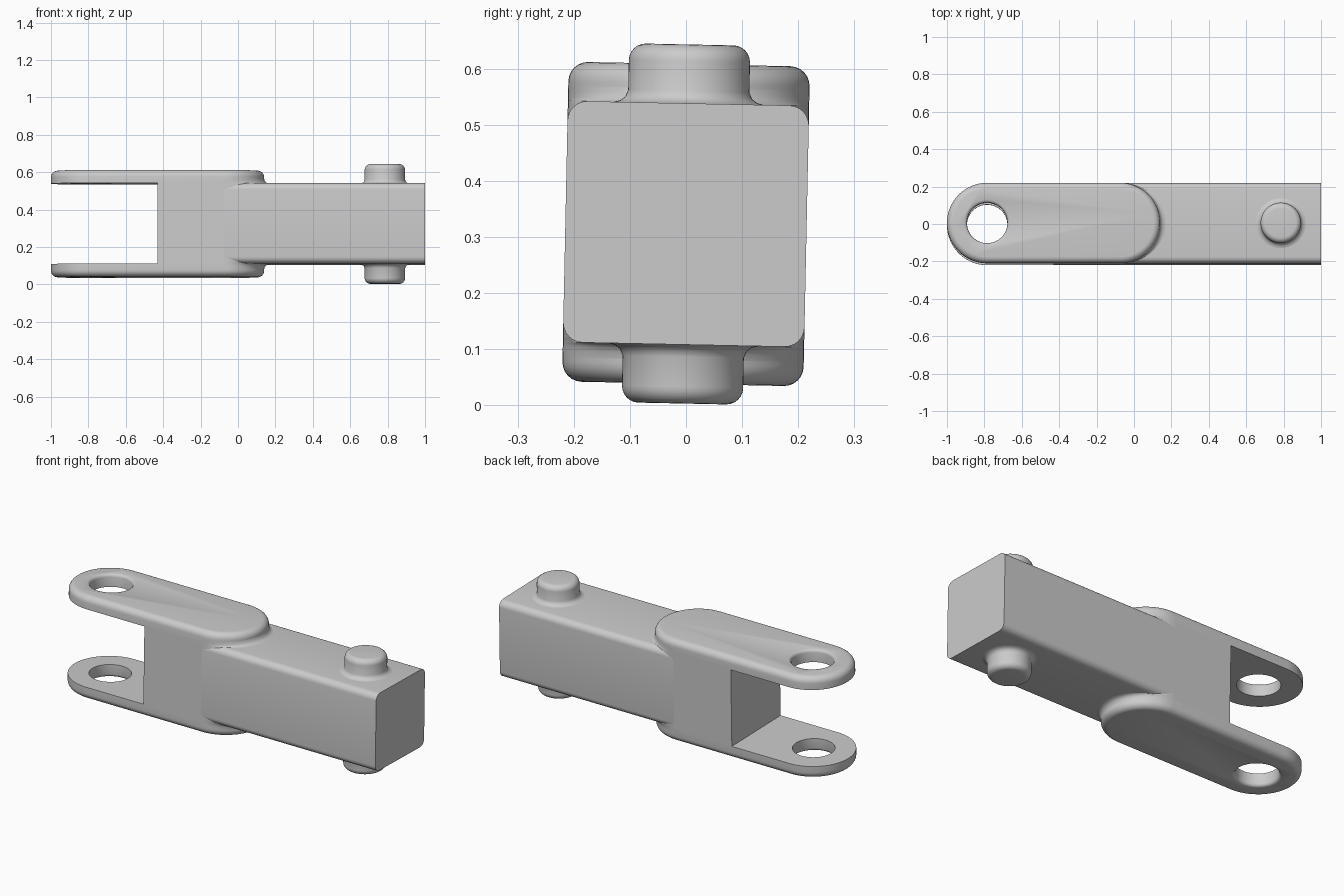
import bpy, bmesh, math

cube = bpy.data.objects.get("Cube")
if cube:
    bpy.data.objects.remove(cube, do_unlink=True)

HALF = 0.215          # half width and half height of the bar
TOP = 0.285           # outer face of the cheek plates, from the centre line
PIVOT = 0.785         # distance of hole and pin from the middle
PLATE_END = -0.075    # centre of the inner round end of a plate
TILT = math.radians(-1.2)
CENTRE = 0.323

steel = bpy.data.materials.new("grey_steel")
steel.use_nodes = True
GREY = (0.6, 0.6, 0.6, 1)
steel.diffuse_color = GREY
steel.node_tree.nodes["Principled BSDF"].inputs["Base Color"].default_value = GREY


def loft(name, rings):
    """Skin a stack of equal-length rings and cap both ends."""
    bm = bmesh.new()
    rows = [[bm.verts.new(p) for p in ring] for ring in rings]
    n = len(rows[0])
    for a, b in zip(rows, rows[1:]):
        for i in range(n):
            j = (i + 1) % n
            bm.faces.new((a[i], a[j], b[j], b[i]))
    bm.faces.new(rows[0][::-1])
    bm.faces.new(rows[-1])
    bmesh.ops.recalc_face_normals(bm, faces=bm.faces)
    mesh = bpy.data.meshes.new(name)
    bm.to_mesh(mesh)
    bm.free()
    mesh.materials.append(steel)
    obj = bpy.data.objects.new(name, mesh)
    bpy.context.collection.objects.link(obj)
    return obj


def arc(cx, rx, ry, z, start, end, steps):
    return [(cx + rx * math.cos(t), ry * math.sin(t), z)
            for t in (start + (end - start) * i / steps for i in range(steps + 1))]


def circle(cx, r, z):
    return arc(cx, r, r, z, 0, math.tau, 64)[:-1]


def stadium(inset, z):
    r, q = HALF - inset, math.pi / 2
    return arc(PLATE_END, r, r, z, -q, q, 32) + arc(-PIVOT, r, r, z, q, 3 * q, 32)


def rounding(radius, z_top, steps=6):
    """(inset, z) pairs of a rounded outer edge."""
    return [(radius * (1 - math.cos(t)), z_top - radius + radius * math.sin(t))
            for t in (math.pi / 2 * i / steps for i in range(steps + 1))]


def mirror_down(obj):
    m = obj.modifiers.new("mirror", "MIRROR")
    m.use_axis = (False, False, True)


def rounded_section(x, r):
    c, pts = HALF - r, []
    for k, (sy, sz) in enumerate(((1, 1), (-1, 1), (-1, -1), (1, -1))):
        for i in range(7):
            t = math.pi / 2 * (k + i / 6)
            pts.append((x, sy * c + r * math.cos(t), sz * c + r * math.sin(t)))
    return pts


# Square root block and rounded bar
block = loft("root_block", [[(x, sy * HALF, sz * HALF) for sy, sz in
             ((1, 1), (-1, 1), (-1, -1), (1, -1))] for x in (-0.43, PLATE_END)])
bar = loft("bar", [rounded_section(x, 0.035) for x in (PLATE_END, 1)])

# Cheek plates with rounded outer rims and pivot holes
plate = loft("cheek_plates", [stadium(0, HALF)] +
             [stadium(d, z) for d, z in rounding(0.035, TOP)])
hole_rings = [(0.108, HALF - 0.05)]
hole_rings += [(0.108 + d, z) for d, z in
               ((0, TOP - 0.016), (0.002, TOP - 0.009), (0.007, TOP - 0.003), (0.015, TOP))]
hole_rings.append((0.123, TOP + 0.05))
cutter = loft("hole_cutter", [circle(-PIVOT, r, z) for r, z in hole_rings])
cutter.hide_render = True
cut = plate.modifiers.new("hole", "BOOLEAN")
cut.operation, cut.object, cut.solver = "DIFFERENCE", cutter, "EXACT"
mirror_down(plate)

# Flared feet blending the plate ends into the bar
flare = [(0.03, HALF - 0.06), (0.03, HALF), (0.02, HALF + 0.002), (0.01, HALF + 0.007),
         (0.003, HALF + 0.016), (0, HALF + 0.027)]
foot = loft("plate_feet", [arc(PLATE_END, HALF + d, HALF, z, -math.pi / 2, math.pi / 2, 32)
                           for d, z in flare])
mirror_down(foot)

# Pins with a fillet at the base and a rounded top
pin_rings = [(0.133, HALF - 0.02), (0.133, HALF), (0.122, HALF + 0.003),
             (0.113, HALF + 0.01), (0.108, HALF + 0.022)]
pin_rings += [(0.108 - d, z) for d, z in rounding(0.03, 0.32)]
pin = loft("pins", [circle(PIVOT, r, z) for r, z in pin_rings])
mirror_down(pin)

# Apply modifiers, shade and place
parts = [block, bar, plate, foot, pin]
bpy.ops.object.select_all(action="DESELECT")
for obj in parts:
    bpy.context.view_layer.objects.active = obj
    for name in [m.name for m in obj.modifiers]:
        bpy.ops.object.modifier_apply(modifier=name)
    obj.rotation_euler.x = TILT
    obj.location.z = CENTRE
    obj.select_set(True)
bpy.data.objects.remove(cutter, do_unlink=True)
bpy.ops.object.shade_smooth_by_angle(angle=math.radians(35))
